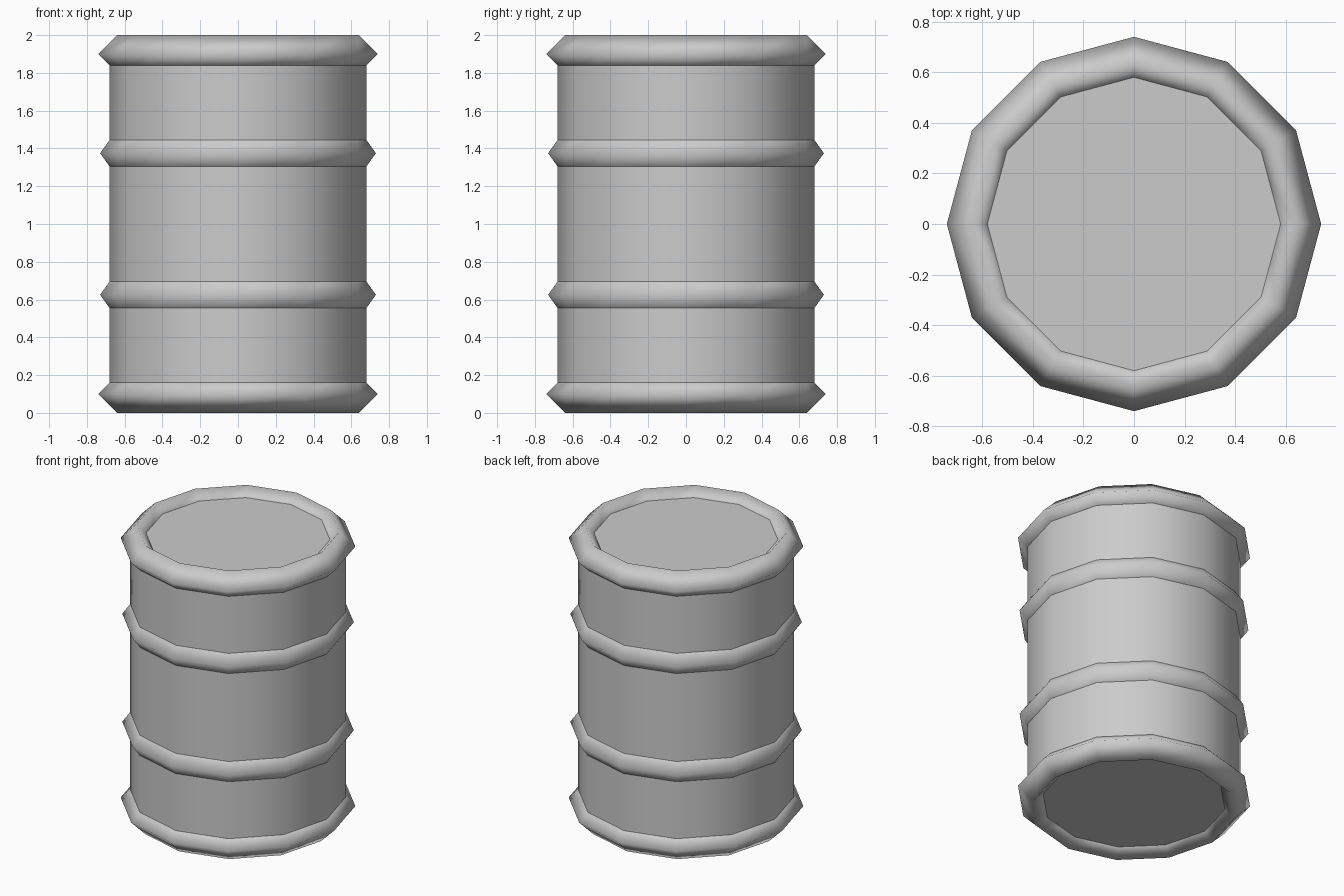
import bpy, math

if "Cube" in bpy.data.objects:
    bpy.data.objects.remove(bpy.data.objects["Cube"])

SIDES = 12


def drum_body(radius, z0, z1):
    # plain cylinder with flat lid and base, vertices on the x axis
    bpy.ops.mesh.primitive_cylinder_add(vertices=SIDES, radius=radius, depth=z1 - z0,
                                        location=(0, 0, (z0 + z1) / 2))
    ob = bpy.context.object
    ob.name = "drum_body"
    bpy.ops.object.shade_smooth_by_angle(angle=math.radians(40))


def hoop(name, z, major, minor, stretch=1.0):
    # diamond-section ring wrapped around the drum
    bpy.ops.mesh.primitive_torus_add(major_segments=SIDES, minor_segments=4,
                                     major_radius=major, minor_radius=minor,
                                     location=(0, 0, z))
    ob = bpy.context.object
    ob.name = name
    ob.scale.z = stretch
    bpy.ops.object.transform_apply(location=False, rotation=False, scale=True)
    bpy.ops.object.shade_smooth()


drum_body(0.68, 0.06, 1.94)

# end rims
hoop("bottom_rim", 0.10, 0.64, 0.10)
hoop("top_rim", 1.90, 0.64, 0.10)

# reinforcing ribs
hoop("lower_rib", 0.625, 0.63, 0.10, 1.4)
hoop("upper_rib", 1.375, 0.63, 0.10, 1.4)
